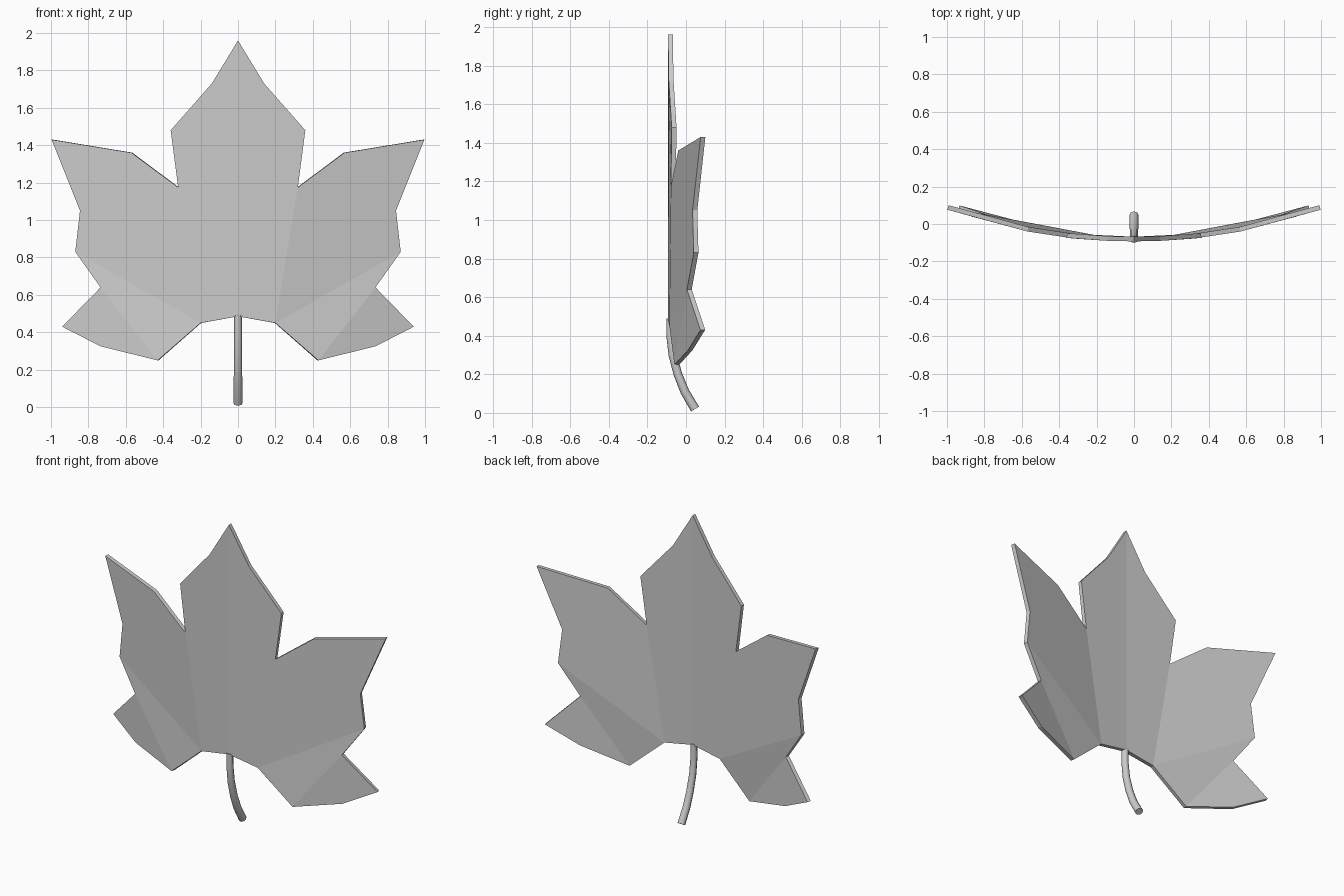
import bpy
import bmesh
from mathutils import Vector

default = bpy.data.objects.get("Cube")
if default:
    bpy.data.objects.remove(default, do_unlink=True)

grey = bpy.data.materials.new("plain grey")
grey.use_nodes = True
COLOUR = (0.6, 0.6, 0.6, 1)
grey.diffuse_color = COLOUR
grey.node_tree.nodes["Principled BSDF"].inputs["Base Color"].default_value = COLOUR


def make_object(name, bm):
    bmesh.ops.recalc_face_normals(bm, faces=bm.faces)
    mesh = bpy.data.meshes.new(name)
    bm.to_mesh(mesh)
    bm.free()
    mesh.materials.append(grey)
    obj = bpy.data.objects.new(name, mesh)
    bpy.context.collection.objects.link(obj)
    return obj


# Named points on the front surface of one half of the leaf
points = {
    "tip": (0, -.093, 1.96), "tip_side": (.14, -.09, 1.73),
    "shoulder": (.36, -.074, 1.48), "notch": (.32, -.078, 1.175),
    "lobe_top": (.57, -.04, 1.36), "lobe_tip": (.997, .076, 1.43),
    "lobe_waist": (.845, .034, 1.05), "lobe_low": (.87, .04, .83),
    "low_notch": (.735, .005, .64), "low_tip": (.94, .075, .43),
    "low_side": (.735, .01, .325), "low_base": (.43, -.06, .25),
    "base_side": (.2, -.086, .45), "base": (0, -.093, .485),
}
# Flat panels that meet along the creases
panels = [
    "tip tip_side shoulder notch base_side base",
    "notch lobe_top lobe_tip lobe_waist lobe_low base_side",
    "base_side lobe_low low_notch low_base",
    "low_base low_notch low_tip low_side",
]

# Leaf blade: both halves share the midrib, then the sheet is thickened backward
bm = bmesh.new()
for side in (1, -1):
    verts = {n: bm.verts.new((x * side, y, z)) for n, (x, y, z) in points.items()}
    for panel in panels:
        bm.faces.new([verts[n] for n in panel.split()])
bmesh.ops.remove_doubles(bm, verts=bm.verts, dist=0.001)
bmesh.ops.recalc_face_normals(bm, faces=bm.faces)
bm.faces.ensure_lookup_table()
if bm.faces[0].normal.y > 0:
    bmesh.ops.reverse_faces(bm, faces=bm.faces)
blade = make_object("leaf_blade", bm)
if blade.data.polygons[0].normal.y > 0:
    blade.data.flip_normals()
thick = blade.modifiers.new("thickness", 'SOLIDIFY')
thick.thickness = 0.025
thick.offset = -1

# Stem: eight-sided tube swept backward along a curved path
path = [Vector((0, y, z)) for y, z in
        [(-.082, .49), (-.081, .4), (-.069, .3), (-.042, .2), (-.006, .11), (.047, .02)]]
bm = bmesh.new()
SIDES = 8
rings = []
for i, p in enumerate(path):
    along = (path[min(i + 1, len(path) - 1)] - path[max(i - 1, 0)]).normalized()
    across = Vector((1, 0, 0))
    outward = along.cross(across)
    radius = .02 + .004 * i / (len(path) - 1)
    ring = bmesh.ops.create_circle(bm, segments=SIDES, radius=radius)["verts"]
    for v in ring:
        v.co = p + across * v.co.x + outward * v.co.y
    rings.append(ring)
for a, b in zip(rings, rings[1:]):
    for k in range(SIDES):
        n = (k + 1) % SIDES
        bm.faces.new((a[k], a[n], b[n], b[k]))
bm.faces.new(rings[0])
bm.faces.new(rings[-1])
stem = make_object("stem", bm)

# Soften the stem only
bpy.ops.object.select_all(action='DESELECT')
stem.select_set(True)
bpy.context.view_layer.objects.active = stem
bpy.ops.object.shade_smooth_by_angle(angle=0.9)
